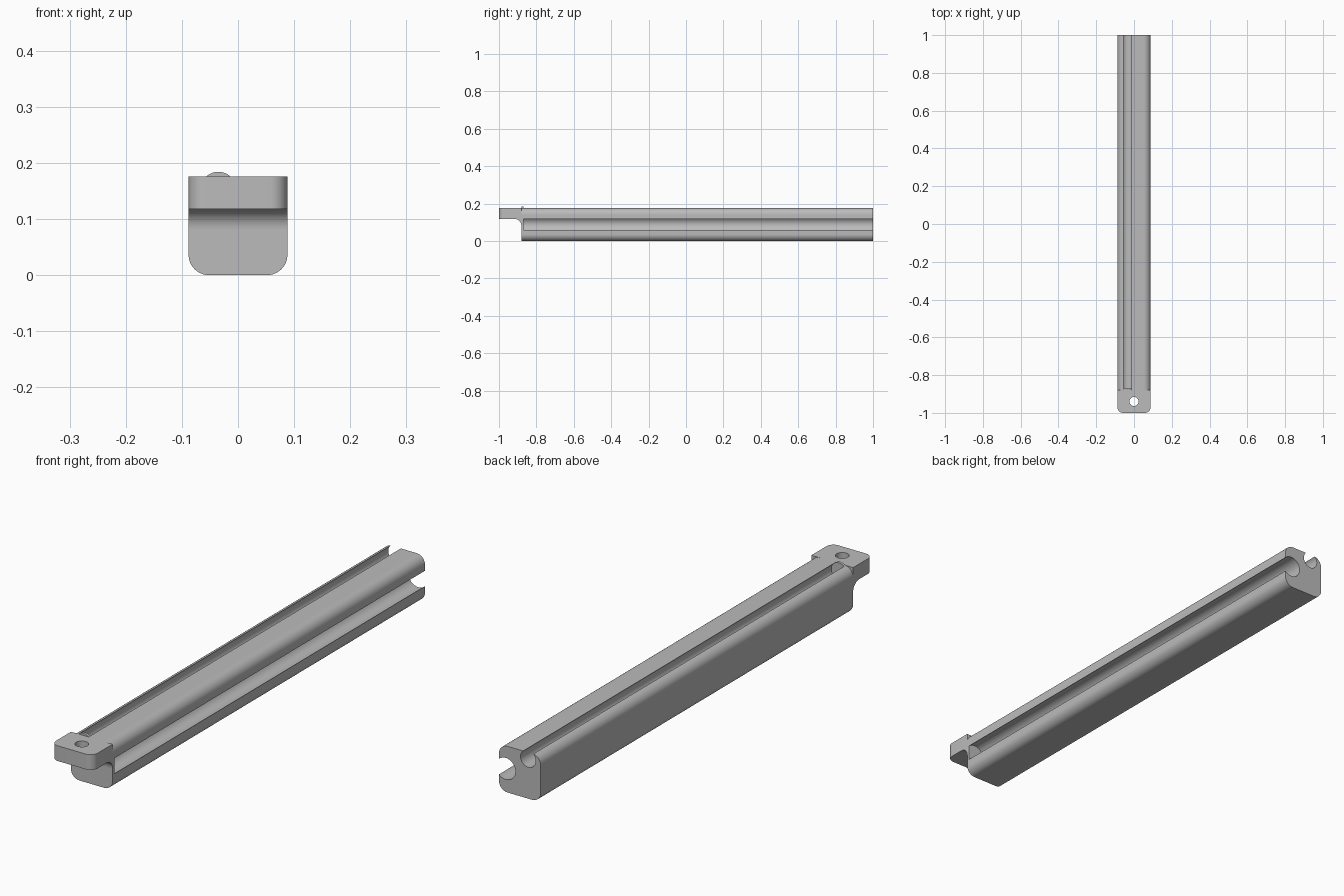
import bpy, bmesh
from math import sin, cos, pi
from mathutils import Vector

cube = bpy.data.objects.get("Cube")
if cube:
    bpy.data.objects.remove(cube, do_unlink=True)

HALF, TOP, CORNER = 0.088, 0.176, 0.036
FRONT, WALL, BACK = -0.88, -0.87, 1.0
TONGUE_Z, TIP = 0.118, -1.0

grey = bpy.data.materials.new("plain_grey")
grey.use_nodes = True
COLOUR = (0.5, 0.5, 0.5, 1)
grey.diffuse_color = COLOUR
grey.node_tree.nodes["Principled BSDF"].inputs["Base Color"].default_value = COLOUR


def arc(cx, cy, r, start, end, steps):
    """Points along a circular arc, angles in quarter turns."""
    angles = [(start + (end - start) * i / steps) * pi / 2 for i in range(steps + 1)]
    return [(cx + r * cos(a), cy + r * sin(a)) for a in angles]


def prism(name, outline, place, direction):
    """Extrude a 2D outline, placed in space by a function."""
    bm = bmesh.new()
    face = bm.faces.new([bm.verts.new(place(u, v)) for u, v in outline])
    grown = bmesh.ops.extrude_face_region(bm, geom=[face])
    bmesh.ops.translate(bm, vec=Vector(direction),
                        verts=[v for v in grown["geom"] if isinstance(v, bmesh.types.BMVert)])
    bmesh.ops.recalc_face_normals(bm, faces=bm.faces)
    mesh = bpy.data.meshes.new(name)
    bm.to_mesh(mesh)
    bm.free()
    mesh.materials.append(grey)
    obj = bpy.data.objects.new(name, mesh)
    bpy.context.collection.objects.link(obj)
    return obj


def along_y(name, outline, start, end):
    return prism(name, outline, lambda x, z: (x, start, z), (0, end - start, 0))


def activate(obj):
    bpy.ops.object.select_all(action="DESELECT")
    obj.select_set(True)
    bpy.context.view_layer.objects.active = obj


def cut(obj, cutter):
    cutter.hide_render = True
    activate(obj)
    mod = obj.modifiers.new("cut", "BOOLEAN")
    mod.operation, mod.solver, mod.object = "DIFFERENCE", "EXACT", cutter
    bpy.ops.object.modifier_apply(modifier=mod.name)
    bpy.data.objects.remove(cutter, do_unlink=True)


# Long bar with four rounded edges
inner, low, high = HALF - CORNER, CORNER, TOP - CORNER
section = []
for i, (x, z) in enumerate([(inner, high), (-inner, high), (-inner, low), (inner, low)]):
    section += arc(x, z, CORNER, i, i + 1, 12)
bar = along_y("bar", section, FRONT, BACK)

# Round channels open at the back: one through the top, one through the left side
TOP_CHANNEL = (-0.035, 0.152, 0.032)
SIDE_CHANNEL = (0.0595, 0.089, 0.041)
for channel in (TOP_CHANNEL, SIDE_CHANNEL):
    circle = arc(*channel, 0, 4, 48)[:-1]
    cut(bar, along_y("channel_cutter", circle, WALL, BACK + 0.1))

# Mounting tongue with a concave fillet underneath
FILLET = 0.036
side = [(TIP, TOP), (TIP, TONGUE_Z)]
side += arc(FRONT - FILLET, TONGUE_Z - FILLET, FILLET, 1, 0, 12)
side += [(FRONT, TOP)]
tongue = prism("mounting_tongue", side, lambda y, z: (-HALF, y, z), (2 * HALF, 0, 0))

# Rounded vertical corners at the tip
bm = bmesh.new()
bm.from_mesh(tongue.data)
corners = [e for e in bm.edges
           if all(abs(v.co.y - TIP) < 1e-4 for v in e.verts)
           and abs(e.verts[0].co.z - e.verts[1].co.z) > 0.01]
bmesh.ops.bevel(bm, geom=corners, offset=0.03, segments=8, profile=0.5, affect="EDGES")
bm.to_mesh(tongue.data)
bm.free()

# Screw hole
hole = arc(0, -0.94, 0.024, 0, 4, 32)[:-1]
cut(tongue, prism("hole_cutter", hole, lambda x, y: (x, y, 0), (0, 0, 0.3)))

# Small raised lip closing the front of the top channel
cx, cz, r = TOP_CHANNEL
lip_outline = [p for p in arc(cx, cz, r, 0, 2, 48) if p[1] > TOP - 0.002]
lip = along_y("channel_lip", lip_outline, FRONT, WALL)

for obj in (bar, tongue, lip):
    activate(obj)
    bpy.ops.object.shade_smooth_by_angle(angle=pi / 6)
